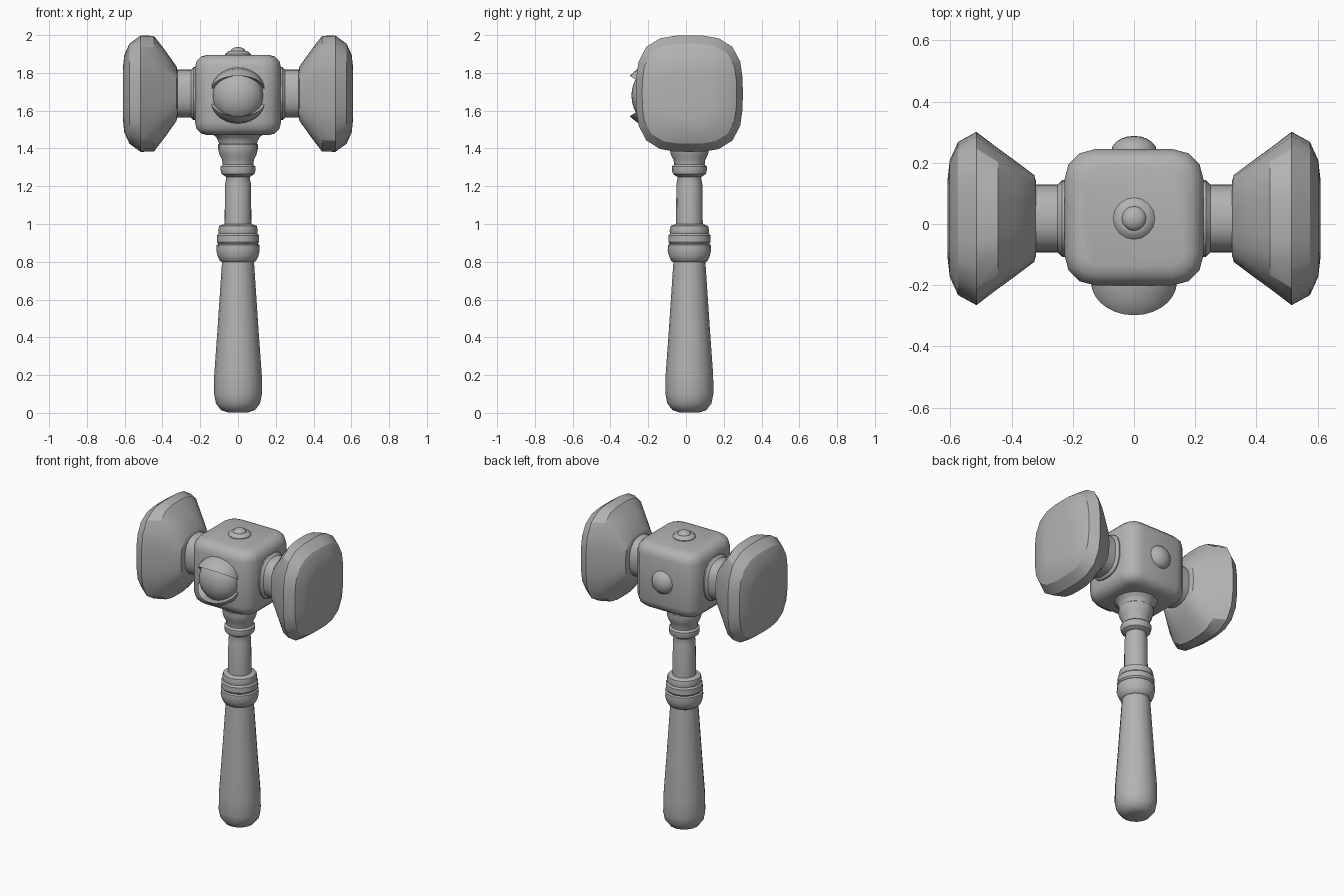
import bpy, bmesh
from math import sin, cos, pi, radians
from mathutils import Matrix, Vector

if "Cube" in bpy.data.objects:
    bpy.data.objects.remove(bpy.data.objects["Cube"], do_unlink=True)

GREY = (0.45, 0.45, 0.45, 1)
mat = bpy.data.materials.new("plain grey")
mat.use_nodes = True
mat.diffuse_color = GREY
mat.node_tree.nodes["Principled BSDF"].inputs["Base Color"].default_value = GREY

YC, ZC = 0.018, 1.69        # centre line of the handle and of the head


def finish(name, bm, angle=35):
    bmesh.ops.recalc_face_normals(bm, faces=bm.faces)
    mesh = bpy.data.meshes.new(name)
    bm.to_mesh(mesh)
    bm.free()
    mesh.materials.append(mat)
    obj = bpy.data.objects.new(name, mesh)
    bpy.context.collection.objects.link(obj)
    bpy.ops.object.select_all(action='DESELECT')
    obj.select_set(True)
    bpy.context.view_layer.objects.active = obj
    bpy.ops.object.shade_smooth_by_angle(angle=radians(angle))
    return obj


def rounded(t, power):
    """Point on a unit circle (power 2) or rounded square (higher power)."""
    c, s = cos(t), sin(t)
    k = (abs(c) ** power + abs(s) ** power) ** (-1 / power)
    return c * k, s * k


def loft(name, rings, place, power=2, sides=16, angle=35):
    """Closed skin through rings of (distance, half width, half height)."""
    bm = bmesh.new()
    loops = []
    for d, a, b in rings:
        pts = [rounded(2 * pi * i / sides, power) for i in range(sides)]
        loops.append([bm.verts.new(place(d, a * u, b * v)) for u, v in pts])
    for lo, hi in zip(loops, loops[1:]):
        for i in range(sides):
            j = (i + 1) % sides
            bm.faces.new((lo[i], lo[j], hi[j], hi[i]))
    bm.faces.new(loops[0])
    bm.faces.new(loops[-1])
    return finish(name, bm, angle)


def lathe(name, profile):
    return loft(name, [(z, r, r) for z, r in profile],
                lambda d, u, v: (u, YC + v, d))


def ball(name, centre, size):
    bm = bmesh.new()
    bmesh.ops.create_uvsphere(bm, u_segments=20, v_segments=12, radius=1)
    bm.transform(Matrix.Translation(centre) @ Matrix.Diagonal((*size, 1)))
    return finish(name, bm)


# Handle, from the rounded butt up to the block
lathe("grip", [(0.003, 0.055), (0.015, 0.09), (0.05, 0.117), (0.1, 0.127),
               (0.2, 0.126), (0.45, 0.108), (0.81, 0.084)])
lathe("lower_collar", [(0.795, 0.08), (0.805, 0.096), (0.83, 0.108), (0.86, 0.115),
                       (0.888, 0.113), (0.895, 0.105), (0.905, 0.112), (0.94, 0.111),
                       (0.95, 0.102), (0.965, 0.105), (0.99, 0.099), (1.0, 0.07)])
lathe("shaft", [(0.98, 0.071), (1.21, 0.069), (1.245, 0.062), (1.27, 0.07)])
lathe("upper_collar", [(1.25, 0.064), (1.265, 0.087), (1.285, 0.093), (1.305, 0.092),
                       (1.315, 0.081), (1.34, 0.084), (1.365, 0.097), (1.395, 0.105),
                       (1.42, 0.105), (1.43, 0.095)])
lathe("block_socket", [(1.42, 0.1), (1.44, 0.105), (1.46, 0.115), (1.5, 0.17)])

# Central block: wide rounding on upright edges, tighter on the rims
bm = bmesh.new()
bmesh.ops.create_cube(bm, size=1)
bm.transform(Matrix.Translation((0, 0.022, 1.683))
             @ Matrix.Diagonal((0.455, 0.445, 0.425, 1)))
upright = [e for e in bm.edges if abs(e.verts[0].co.z - e.verts[1].co.z) > 0.1]
bmesh.ops.bevel(bm, geom=upright, offset=0.1, segments=3, profile=0.5, affect='EDGES')
rims = [e for e in bm.edges if abs(e.verts[0].co.z - e.verts[1].co.z) < 0.01]
bmesh.ops.bevel(bm, geom=rims, offset=0.065, segments=3, profile=0.5, affect='EDGES')
finish("centre_block", bm, 40)

# Twin hammer heads with necks
HEAD = [(0.32, 0.12, 0.12), (0.326, 0.142, 0.145), (0.39, 0.19, 0.235), (0.445, 0.23, 0.306),
        (0.515, 0.283, 0.308), (0.575, 0.25, 0.265), (0.602, 0.19, 0.205),
        (0.61, 0.12, 0.13)]
NECK = [(0.2, 0.125, 0.14), (0.235, 0.125, 0.14), (0.25, 0.111, 0.127), (0.335, 0.111, 0.127)]
for side, label in ((1, "left"), (-1, "right")):
    place = lambda d, u, v: (side * d, YC + u, ZC + v)
    loft(label + "_hammer_head", HEAD, place, power=3.2, sides=24, angle=28)
    loft(label + "_neck", NECK, place, power=2.6, sides=20)

# Front eye and its lids
ball("front_eye", (0, -0.185, 1.68), (0.136, 0.104, 0.14))


def lid(name, sign, edge_mid, edge_drop):
    bm = bmesh.new()
    rows = []
    steps = 14
    for i in range(steps + 1):
        t = pi * i / steps
        c, s = cos(t), sin(t)
        edge = Vector((0.14 * c, -0.19 - 0.108 * s, edge_mid + edge_drop * s))
        back = Vector((0.142 * c, -0.185, 1.68 + sign * (0.03 + 0.12 * s)))
        mid = (edge + back) / 2 + Vector((0, -0.018, sign * 0.012)) * s
        inner = Vector((0.11 * c, -0.19 - 0.06 * s, edge.z))
        rows.append([bm.verts.new(p) for p in (back, mid, edge, inner)])
    for a, b in zip(rows, rows[1:]):
        for k in range(4):
            n = (k + 1) % 4
            bm.faces.new((a[k], b[k], b[n], a[n]))
    bm.faces.new(rows[0])
    bm.faces.new(rows[-1])
    finish(name, bm)


lid("upper_lid", 1, 1.712, 0.073)
lid("lower_lid", -1, 1.64, -0.07)

# Back knob and top stud
ball("back_knob", (0, 0.235, 1.68), (0.075, 0.053, 0.075))
lathe("top_stud_base", [(1.88, 0.068), (1.9, 0.068), (1.914, 0.054), (1.917, 0.04)])
ball("top_stud", (0, YC, 1.91), (0.041, 0.041, 0.027))
